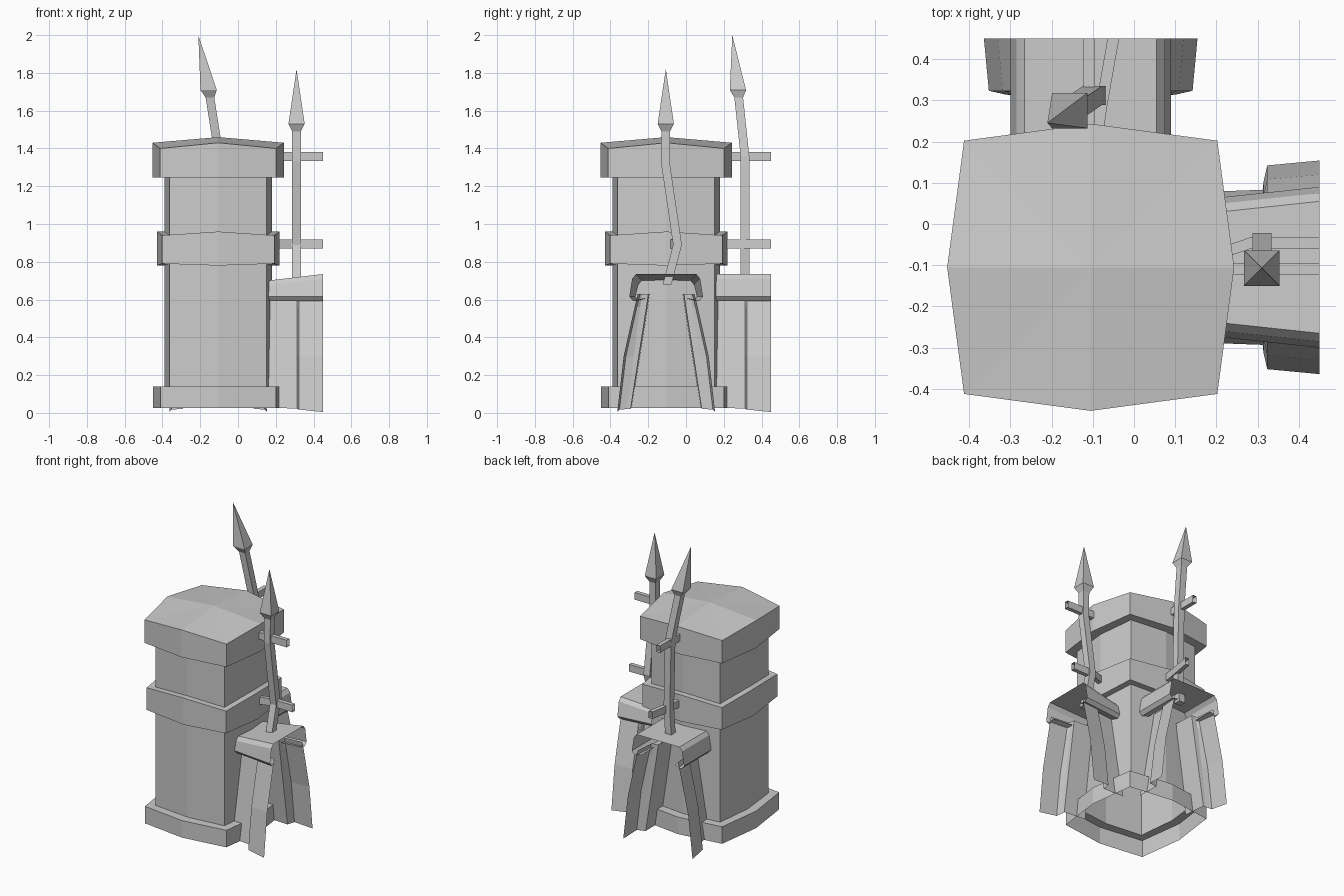
import bpy
from mathutils import Vector

if "Cube" in bpy.data.objects:
    bpy.data.objects.remove(bpy.data.objects["Cube"])

C = -0.105  # pillar axis in x and y; walls run along +x and +y


def loft(name, rings, closed=True, ref=None, apex=None, cap_start=False):
    """Skin equal-length rows of points with flat quads, facing away from ref."""
    n = len(rings[0])
    verts = [Vector(p) for r in rings for p in r]
    faces = []
    for i in range(len(rings) - 1):
        for j in range(n if closed else n - 1):
            k = (j + 1) % n
            faces.append((i*n + j, i*n + k, (i+1)*n + k, (i+1)*n + j))
    if apex:
        verts.append(Vector(apex))
        s = (len(rings) - 1) * n
        faces += [(s + j, s + (j + 1) % n, len(verts) - 1) for j in range(n)]
    if cap_start:
        faces.append(tuple(reversed(range(n))))
    ref = Vector(ref) if ref else sum(verts, Vector()) / len(verts)
    mesh = bpy.data.meshes.new(name)
    mesh.from_pydata(verts, [], faces)
    if sum(p.normal.dot(p.center - ref) * p.area for p in mesh.polygons) < 0:
        mesh.flip_normals()
    mesh.update()
    obj = bpy.data.objects.new(name, mesh)
    bpy.context.collection.objects.link(obj)
    return obj


def square(c, h):
    """Horizontal square ring around c."""
    return [(c[0] + sx*h, c[1] + sy*h, c[2])
            for sx, sy in ((-1, -1), (1, -1), (1, 1), (-1, 1))]


def octo(mid, cor, z_mid, z_cor):
    """Bulged-square ring of the pillar."""
    dirs = [(1, 0), (1, 1), (0, 1), (-1, 1), (-1, 0), (-1, -1), (0, -1), (1, -1)]
    out = []
    for dx, dy in dirs:
        corner = dx and dy
        r = cor if corner else mid
        out.append((C + dx*r, C + dy*r, z_cor if corner else z_mid))
    return out


# Pillar: one stepped skin, open underneath, with a low peaked top
BASE, SHAFT, BAND, CAP = (.345, .305), (.285, .257), (.325, .297), (.348, .307)
loft("pillar", [
    octo(*BASE, .025, .025), octo(*BASE, .14, .14),
    octo(*SHAFT, .14, .14), octo(*SHAFT, .78, .79),
    octo(*BAND, .78, .79), octo(*BAND, .96, .94),
    octo(*SHAFT, .96, .94), octo(*SHAFT, 1.245, 1.245),
    octo(*CAP, 1.245, 1.245), octo(*CAP, 1.43, 1.40)],
    apex=(C, C, 1.46))


def wall(axis, taper):
    """Wall stub: coping on top, stepped flaring side sheets, two rails."""
    def put(a, b, z):
        return (a, C + b, z) if axis == "x" else (C + b, a, z)

    # coping shell, growing towards the outer end
    rows = []
    for a, t in ((.155, taper), (.45, 0)):
        half = [(.125, .605), (.175, .592), (.195, .615),
                (.18, .71 - t), (.16, .735 - t)]
        half = [(b - t*.9, z) for b, z in half]
        prof = half + [(-b, z) for b, z in reversed(half)]
        rows.append([put(a, b, z) for b, z in prof])
    loft("wall_coping_" + axis, rows, closed=False, ref=put(.3, 0, .6))

    # recessed panel stepping out to the bowed buttress
    for side in (1, -1):
        rows = []
        for z, panel, step, face in ((0, .188, .207, .247),
                                     (.3, .145, .172, .213),
                                     (.56, .104, .138, .155),
                                     (.63, .094, .128, .138)):
            low = 1 if z == 0 else 0
            rows.append([put(a, side*b, z + low*dz) for a, b, dz in (
                (.15, panel - .006, .03), (.312, panel, .022),
                (.314, step, .02), (.323, face, .018), (.45, face + .012, .004))])
        loft("wall_side_%s_%s" % (axis, "a" if side > 0 else "b"),
             rows, closed=False, ref=put(.3, 0, .3))

    # rails tying the spear to the pillar
    low_path = [(.17, .02), (.28, .058), (.45, .058)] if axis == "x" else \
               [(.17, .01), (.28, .025), (.45, .055)]
    for label, z, path in (("lower", .895, low_path),
                           ("upper", 1.357, [(.17, -.003), (.45, -.003)])):
        loft("rail_%s_%s" % (label, axis),
             [[put(a, b + db*.014, z + dz*.024)
               for db, dz in ((-1, -1), (1, -1), (1, 1), (-1, 1))]
              for a, b in path])


wall("x", .035)
wall("y", 0)


# Spears: bent square poles with pointed four-sided heads
def spear(name, path, tip):
    loft(name + "_pole", [square(p, .023) for p in path], cap_start=True)
    neck = Vector(path[-1])
    d = (Vector(tip) - neck).normalized()
    loft(name + "_head", [square(neck - d*.01, .023), square(neck + d*.03, .043)],
         apex=tip, cap_start=True)


spear("spear_x", [(.31, -.10, .68), (.31, -.045, .89),
                  (.31, -.11, 1.33), (.31, -.107, 1.50)], (.31, -.107, 1.82))
spear("spear_y", [(-.105, .312, .68), (-.09, .312, .9),
                  (-.10, .312, 1.36), (-.15, .278, 1.68)], (-.21, .245, 2.0))
